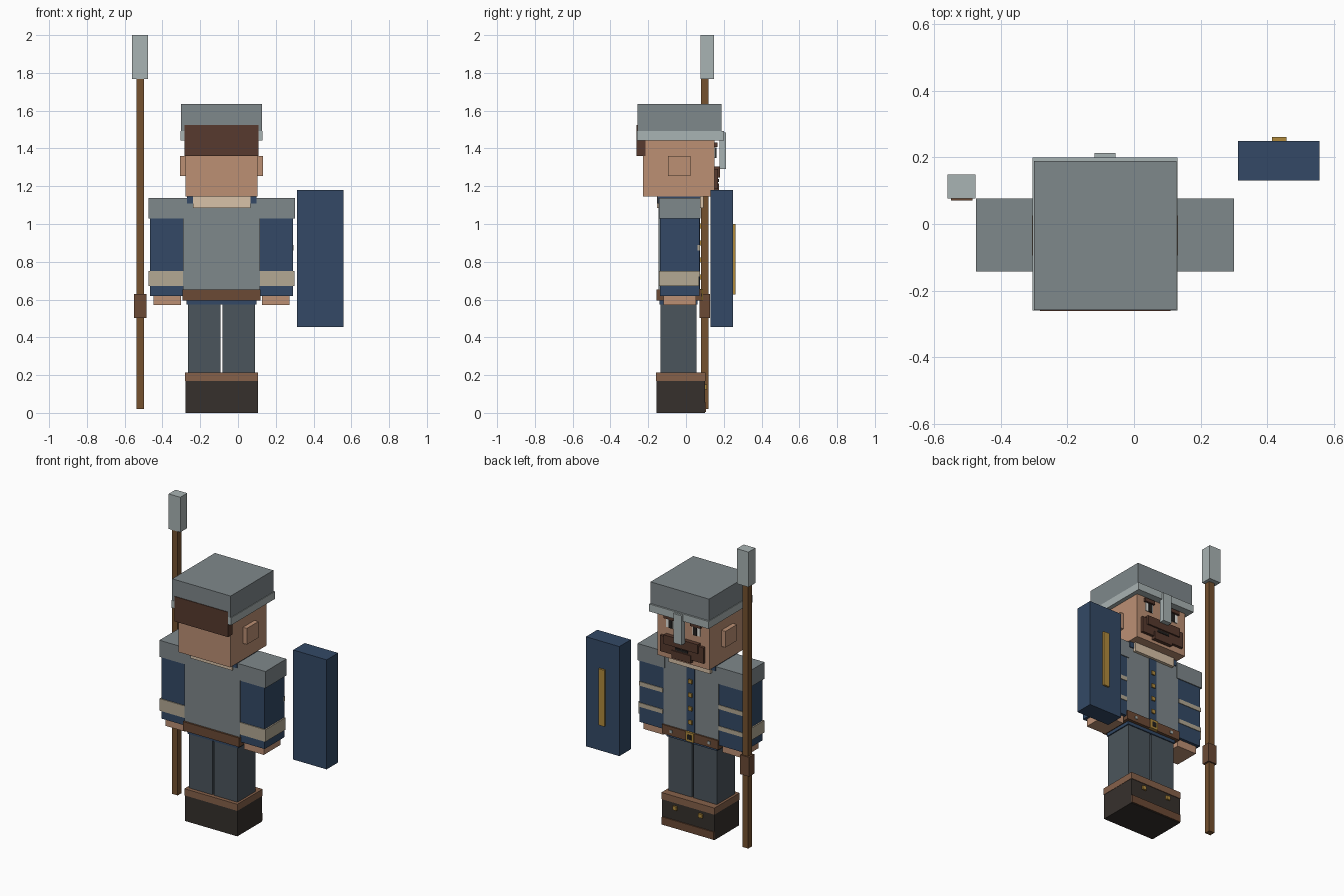
import bpy, bmesh
from mathutils import Matrix, Vector

COLORS = {
    "steel": "7f888b", "light_steel": "a9b3b3", "skin": "bc9074", "hair": "573a2e",
    "blue": "334966", "cream": "b3a994", "scarf": "d8c2a8", "leather": "6b4a35",
    "tan": "86614a", "trouser": "4b555c", "boot": "36302c", "wood": "75512f",
    "gold": "b08a3c", "white": "e6e6e0", "dark": "22201f",
}


def linear(c):
    return c / 12.92 if c <= 0.04045 else ((c + 0.055) / 1.055) ** 2.4


MATS = {}
for key, h in COLORS.items():
    m = bpy.data.materials.new(key)
    m.diffuse_color = [linear(int(h[i:i + 2], 16) / 255) for i in (0, 2, 4)] + [1]
    MATS[key] = m

CX = -0.087  # centre line of the figure


def box(name, color, x, y, z):
    """Box from (min, max) ranges on each axis."""
    size = Vector((x[1] - x[0], y[1] - y[0], z[1] - z[0]))
    mid = Vector((x[0] + x[1], y[0] + y[1], z[0] + z[1])) / 2
    bm = bmesh.new()
    bmesh.ops.create_cube(bm, size=1, matrix=Matrix.Translation(mid) @ Matrix.Diagonal(size).to_4x4())
    me = bpy.data.meshes.new(name)
    bm.to_mesh(me)
    bm.free()
    me.materials.append(MATS[color])
    ob = bpy.data.objects.new(name, me)
    bpy.context.collection.objects.link(ob)
    return ob


def mid(name, color, half, y, z):
    """Box centred on the figure's centre line."""
    return box(name, color, (CX - half, CX + half), y, z)


def pair(name, color, near, far, y, z):
    """Two boxes mirrored about the centre line."""
    box(name + "_left", color, (CX - far, CX - near), y, z)
    box(name + "_right", color, (CX + near, CX + far), y, z)


# Boots with leather tops, toe strip and studs
mid("boots", "boot", 0.192, (-0.157, 0.100), (0.0, 0.172))
mid("boot_tops", "tan", 0.194, (-0.160, 0.104), (0.170, 0.214))
mid("toe_strip", "leather", 0.190, (0.09, 0.107), (0.004, 0.055))
pair("boot_stud", "gold", 0.08, 0.108, (0.09, 0.112), (0.125, 0.150))

# Legs and hips
pair("leg", "trouser", 0.006, 0.178, (-0.135, 0.055), (0.20, 0.60))
mid("tunic_hem", "blue", 0.185, (-0.140, 0.062), (0.573, 0.60))

# Torso, front placket and buttons
mid("torso", "steel", 0.203, (-0.145, 0.072), (0.60, 1.138))
mid("placket", "blue", 0.029, (0.06, 0.075), (0.64, 1.12))
for i in range(4):
    zb = 0.99 - i * 0.09
    mid(f"button_{i + 1}", "gold", 0.013, (0.06, 0.083), (zb - 0.013, zb + 0.013))

# Belt, buckle and studs
mid("belt", "leather", 0.206, (-0.157, 0.082), (0.594, 0.654))
mid("buckle", "gold", 0.030, (0.07, 0.089), (0.594, 0.656))
mid("buckle_centre", "dark", 0.015, (0.07, 0.091), (0.609, 0.641))
pair("belt_stud", "light_steel", 0.13, 0.148, (0.07, 0.086), (0.615, 0.633))

# Arms: sleeve, shoulder, cuff, front bands, hand
pair("sleeve", "blue", 0.19, 0.378, (-0.137, 0.071), (0.62, 1.05))
pair("shoulder", "steel", 0.19, 0.388, (-0.143, 0.077), (1.028, 1.138))
pair("cuff", "cream", 0.19, 0.387, (-0.143, 0.069), (0.672, 0.752))
for i, zb in enumerate((0.735, 0.875)):
    pair(f"sleeve_band_{i + 1}", "cream", 0.205, 0.38, (0.06, 0.075), (zb - 0.014, zb + 0.014))
pair("hand", "skin", 0.215, 0.360, (-0.120, 0.052), (0.570, 0.63))

# Collar and scarf
mid("collar", "blue", 0.184, (-0.150, 0.078), (1.108, 1.147))
mid("scarf", "scarf", 0.152, (-0.154, 0.092), (1.086, 1.150))

# Head, ears and back hair
mid("head", "skin", 0.190, (-0.228, 0.152), (1.145, 1.47))
pair("ear", "skin", 0.18, 0.219, (-0.095, 0.025), (1.253, 1.360))
mid("back_hair", "hair", 0.196, (-0.262, -0.215), (1.360, 1.525))

# Face: eyes, brows, beard, moustache, mouth
pair("eye_white", "white", 0.070, 0.125, (0.14, 0.157), (1.350, 1.405))
pair("pupil", "dark", 0.076, 0.104, (0.14, 0.161), (1.350, 1.405))
pair("brow", "hair", 0.060, 0.135, (0.14, 0.167), (1.408, 1.432))
mid("beard", "hair", 0.160, (0.14, 0.170), (1.185, 1.290))
mid("moustache", "hair", 0.125, (0.14, 0.180), (1.245, 1.305))
mid("chin_tuft", "hair", 0.070, (0.14, 0.176), (1.165, 1.215))
mid("mouth", "dark", 0.045, (0.14, 0.174), (1.222, 1.238))

# Helmet with rim and nose guard
mid("helmet", "steel", 0.214, (-0.258, 0.189), (1.46, 1.635))
mid("helmet_rim", "light_steel", 0.218, (-0.2595, 0.200), (1.443, 1.492))
mid("nose_guard", "light_steel", 0.031, (0.178, 0.213), (1.290, 1.484))

# Shield with gold bar
box("shield", "blue", (0.313, 0.558), (0.130, 0.250), (0.455, 1.180))
box("shield_bar", "gold", (0.415, 0.458), (0.24, 0.262), (0.627, 1.000))

# Spear
box("spear_shaft", "wood", (-0.538, -0.497), (0.079, 0.118), (0.02, 1.78))
box("spear_grip", "leather", (-0.550, -0.485), (0.071, 0.126), (0.502, 0.630))
box("spear_head", "light_steel", (-0.561, -0.476), (0.076, 0.148), (1.768, 2.0))
